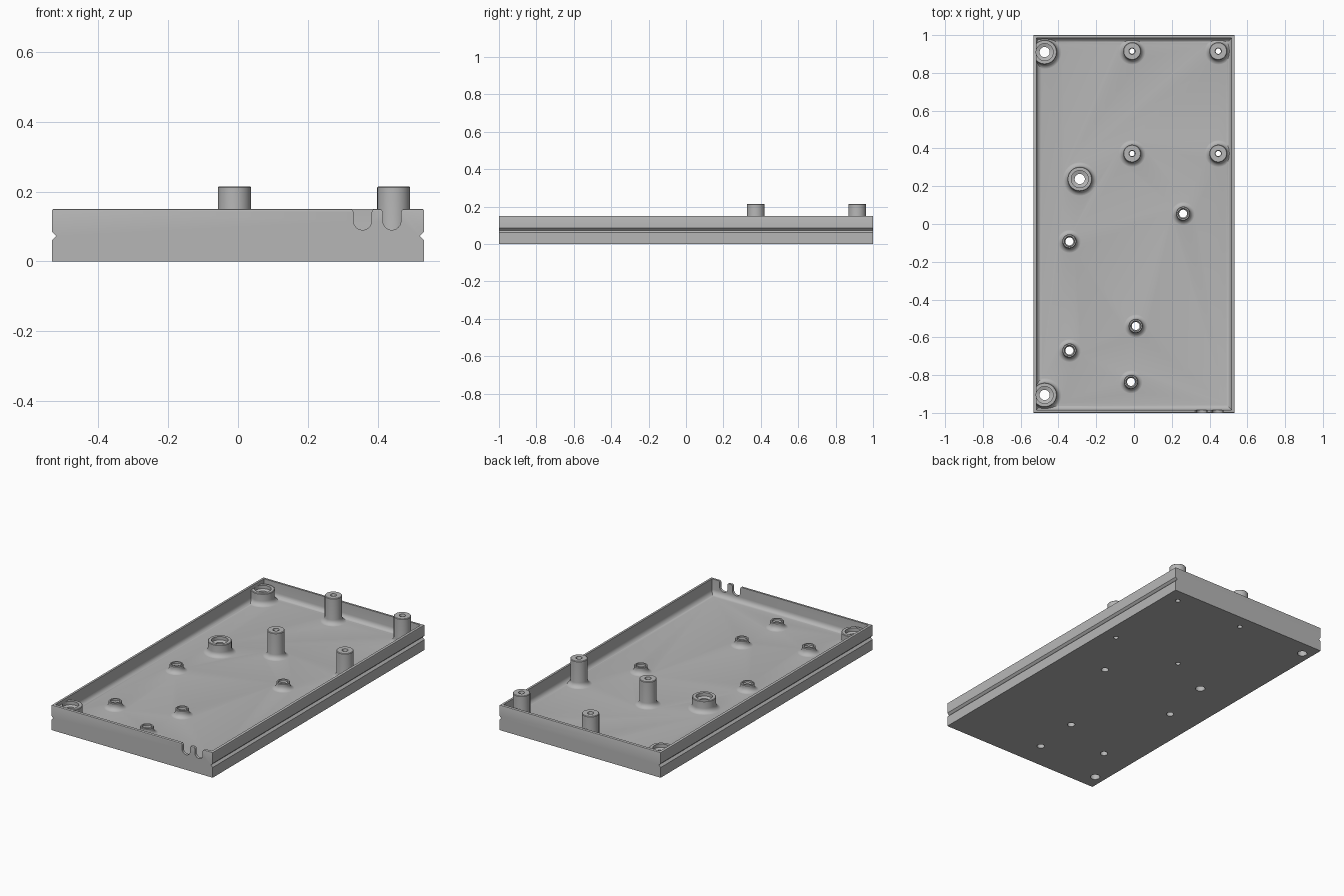
import bpy, bmesh, math
from mathutils import Matrix, Vector

if "Cube" in bpy.data.objects:
    bpy.data.objects.remove(bpy.data.objects["Cube"])

W, L, H = 0.533, 1.0, 0.15      # half width, half length, wall height
WALL, FLOOR, FILLET = 0.016, 0.06, 0.028

grey = bpy.data.materials.new("plain grey")
grey.use_nodes = True
colour = (0.47, 0.47, 0.47, 1)
grey.diffuse_color = colour
grey.node_tree.nodes["Principled BSDF"].inputs["Base Color"].default_value = colour


def to_object(name, bm):
    bmesh.ops.recalc_face_normals(bm, faces=bm.faces)
    mesh = bpy.data.meshes.new(name)
    bm.to_mesh(mesh)
    bm.free()
    mesh.materials.append(grey)
    obj = bpy.data.objects.new(name, mesh)
    bpy.context.collection.objects.link(obj)
    return obj


def prism(bm, profile, y0, y1):
    """Extrude an x-z outline along y."""
    face = bm.faces.new([bm.verts.new((x, y0, z)) for x, z in profile])
    ext = bmesh.ops.extrude_face_region(bm, geom=[face])["geom"]
    moved = [v for v in ext if isinstance(v, bmesh.types.BMVert)]
    bmesh.ops.translate(bm, verts=moved, vec=(0, y1 - y0, 0))


def box(bm, hx, hy, z0, z1):
    m = Matrix.Translation((0, 0, (z0 + z1) / 2)) @ Matrix.Diagonal((2 * hx, 2 * hy, z1 - z0, 1))
    bmesh.ops.create_cube(bm, size=1, matrix=m)


def lathe(bm, profile, x, y, steps=40):
    """Closed solid of revolution, listed from the bottom up."""
    rings = []
    for r, z in profile:
        rings.append([bm.verts.new((x + r * math.cos(a), y + r * math.sin(a), z))
                      for a in (math.tau * i / steps for i in range(steps))])
    for low, high in zip(rings, rings[1:]):
        for i in range(steps):
            j = (i + 1) % steps
            bm.faces.new((low[i], low[j], high[j], high[i]))
    bm.faces.new(rings[0][::-1])
    bm.faces.new(rings[-1])


def boolean(obj, tool, operation):
    tool.hide_render = True
    mod = obj.modifiers.new("cut", "BOOLEAN")
    mod.object, mod.operation, mod.solver = tool, operation, "EXACT"
    bpy.context.view_layer.objects.active = obj
    bpy.ops.object.modifier_apply(modifier=mod.name)
    bpy.data.objects.remove(tool)


# Outer block with a V groove along both long sides and a softened rim
side = [(W, 0), (W, 0.061), (W - 0.012, 0.073), (W, 0.085), (W, H)]
bm = bmesh.new()
prism(bm, side + [(-x, z) for x, z in reversed(side)], -L, L)
rim = [e for e in bm.edges if all(v.co.z > H - 0.001 for v in e.verts)]
bmesh.ops.bevel(bm, geom=rim, offset=0.005, segments=2, profile=0.5, affect="EDGES")
tray = to_object("tray", bm)

# Cavity with filleted floor edges
bm = bmesh.new()
box(bm, W - WALL, L - WALL, FLOOR, H + 0.2)
low = [e for e in bm.edges if all(v.co.z < FLOOR + 0.001 for v in e.verts)]
bmesh.ops.bevel(bm, geom=low, offset=FILLET, segments=6, profile=0.5, affect="EDGES")
boolean(tray, to_object("cavity_cutter", bm), "DIFFERENCE")

# Cable notches in the front wall
bm = bmesh.new()
for cx in (0.357, 0.441):
    half = [(0.026 * math.sin(a), 0.116 - 0.026 * math.cos(a))
            for a in (math.pi / 2 * i / 8 for i in range(9))]
    half += [(0.026, 0.141), (0.029, 0.147), (0.033, H), (0.033, H + 0.02)]
    outline = [(cx + x, z) for x, z in half] + [(cx - x, z) for x, z in reversed(half[1:])]
    prism(bm, outline, -L - 0.05, -L + WALL + 0.004)
boolean(tray, to_object("notch_cutter", bm), "DIFFERENCE")

# Boss kinds: outer radius, top, hole radius, recess radius, recess depth, places
kinds = [
    (0.047, 0.215, 0.014, 0.017, 0.004,
     [(-0.01, 0.915), (0.446, 0.915), (-0.01, 0.373), (0.446, 0.373)]),
    (0.065, 0.13, 0.027, 0.045, 0.02,
     [(-0.473, 0.91), (-0.473, -0.905), (-0.287, 0.238)]),
    (0.037, 0.1, 0.021, 0.027, 0.01,
     [(0.26, 0.055), (-0.342, -0.092), (0.009, -0.54), (-0.342, -0.67), (-0.016, -0.836)]),
]
bosses, holes = bmesh.new(), bmesh.new()
for radius, top, hole, recess, depth, places in kinds:
    flare = [(radius + FILLET * (1 - math.sin(a)), FLOOR - 0.0005 + FILLET * (1 - math.cos(a)))
             for a in (math.pi / 2 * i / 7 for i in range(8))]
    post = [(radius + FILLET, 0.03)] + flare + [(radius, top - 0.003), (radius - 0.003, top)]
    bore = [(hole, -0.05), (hole, top - depth - 0.006), (recess, top - depth),
            (recess, top + 0.05)]
    for x, y in places:
        lathe(bosses, post, x, y)
        lathe(holes, bore, x, y)

# Trim bosses at the walls, fuse them to the tray and drill them through
posts = to_object("bosses", bosses)
bm = bmesh.new()
box(bm, W - WALL + 0.002, L - WALL + 0.004, 0.02, 0.3)
boolean(posts, to_object("boss_trim", bm), "INTERSECT")
boolean(tray, posts, "UNION")
boolean(tray, to_object("hole_cutter", holes), "DIFFERENCE")

bpy.ops.object.select_all(action="DESELECT")
tray.select_set(True)
bpy.context.view_layer.objects.active = tray
bpy.ops.object.shade_smooth_by_angle(angle=math.radians(30))
